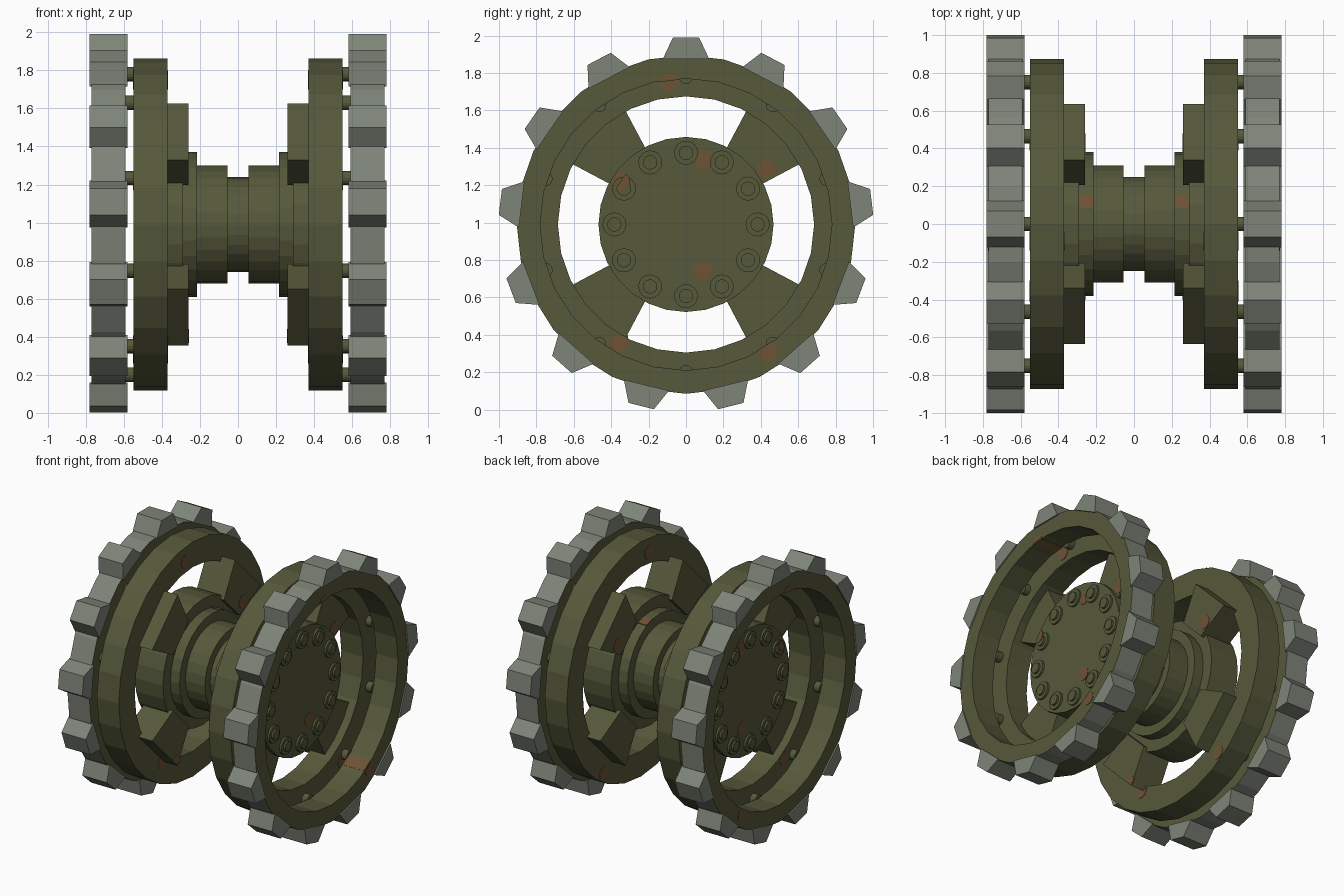
import bpy, bmesh, math
from mathutils import Vector

cube = bpy.data.objects.get("Cube")
if cube:
    bpy.data.objects.remove(cube, do_unlink=True)

AXIS_Z = 0.99
SIDES = 28


def material(name, color):
    m = bpy.data.materials.new(name)
    m.use_nodes = True
    m.diffuse_color = (*color, 1)
    bsdf = next(n for n in m.node_tree.nodes if n.type == 'BSDF_PRINCIPLED')
    bsdf.inputs["Base Color"].default_value = (*color, 1)
    bsdf.inputs["Roughness"].default_value = 0.8
    return m


GREEN = material("olive green paint", (0.093, 0.1, 0.043))
STEEL = material("bare grey steel", (0.21, 0.232, 0.19))
RUST = material("rust", (0.155, 0.085, 0.036))


def finish(name, bm, mats, mirror=True):
    bmesh.ops.remove_doubles(bm, verts=bm.verts, dist=1e-5)
    bmesh.ops.recalc_face_normals(bm, faces=bm.faces)
    mesh = bpy.data.meshes.new(name)
    bm.to_mesh(mesh)
    bm.free()
    ob = bpy.data.objects.new(name, mesh)
    bpy.context.collection.objects.link(ob)
    ob.location.z = AXIS_Z
    for m in mats:
        mesh.materials.append(m)
    if mirror:
        ob.modifiers.new("other wheel", 'MIRROR').use_axis = (True, False, False)
    return ob


def lathe(bm, profile, closed):
    """Turn an (x, radius) profile round the x axle."""
    vs = [bm.verts.new((x, 0, r)) for x, r in profile]
    es = [bm.edges.new(p) for p in zip(vs, vs[1:])]
    if closed:
        es.append(bm.edges.new((vs[-1], vs[0])))
    bmesh.ops.spin(bm, geom=vs + es, cent=(0, 0, 0), axis=(1, 0, 0),
                   angle=math.tau, steps=SIDES)
    bmesh.ops.remove_doubles(bm, verts=bm.verts, dist=1e-5)


def prism(bm, outline, x0, x1):
    """Extrude a (y, z) outline along x."""
    f = bm.faces.new([bm.verts.new((x0, y, z)) for y, z in outline])
    ext = bmesh.ops.extrude_face_region(bm, geom=[f], use_keep_orig=True)
    top = [g for g in ext["geom"] if isinstance(g, bmesh.types.BMVert)]
    bmesh.ops.translate(bm, verts=top, vec=(x1 - x0, 0, 0))


def polar(r, a):
    return r * math.sin(a), r * math.cos(a)


def circle(y, z, r, n=16):
    return [(y + r * math.sin(math.tau * i / n), z + r * math.cos(math.tau * i / n))
            for i in range(n)]


def block(r0, r1, half0, half1, a):
    """Trapezoid outline standing at angle a, from radius r0 to r1."""
    s, c = math.sin(a), math.cos(a)
    return [(r * s + w * c, r * c - w * s)
            for w, r in ((-half0, r0), (-half1, r1), (half1, r1), (half0, r0))]


# Stepped axle barrel
bm = bmesh.new()
half = [(0.055, 0.25), (0.055, 0.31), (0.215, 0.31), (0.215, 0.38), (0.3, 0.38)]
lathe(bm, [(-x, r) for x, r in reversed(half)] + half, False)
finish("axle_barrel", bm, [GREEN], mirror=False)

# Hub disc
bm = bmesh.new()
lathe(bm, [(0.29, 0), (0.29, 0.468), (0.52, 0.468), (0.52, 0)], False)
finish("hub", bm, [GREEN])

# Wheel rim
bm = bmesh.new()
lathe(bm, [(0.37, 0.685), (0.37, 0.873), (0.55, 0.873), (0.55, 0.685)], True)
finish("wheel_rim", bm, [GREEN])

# Four flared spokes
bm = bmesh.new()
spread = math.radians(17)
for k in range(4):
    a = math.radians(45 + 90 * k)
    prism(bm, [polar(0.44, a - spread), polar(0.72, a - spread),
               polar(0.72, a + spread), polar(0.44, a + spread)], 0.26, 0.49)
finish("spokes", bm, [GREEN])

# Toothed ring: painted sides, bare steel on the outer running surface
bm = bmesh.new()
lathe(bm, [(0.59, 0.78), (0.59, 0.905), (0.77, 0.905), (0.77, 0.78)], True)
for f in bm.faces:
    mid = f.calc_center_median()
    if abs(f.normal.x) < 0.5 and math.hypot(mid.y, mid.z) > 0.85:
        f.material_index = 1
finish("sprocket_ring", bm, [GREEN, STEEL])

# Thirteen sprocket teeth
bm = bmesh.new()
for k in range(13):
    prism(bm, block(0.885, 1.0, 0.124, 0.07, math.tau * k / 13), 0.58, 0.78)
finish("sprocket_teeth", bm, [STEEL])

# Bolts joining rim and ring
bm = bmesh.new()
for k in range(10):
    prism(bm, circle(*polar(0.79, math.tau * k / 10), 0.038), 0.54, 0.595)
finish("ring_bolts", bm, [GREEN])

# Hub bolts with washers
bm = bmesh.new()
for k in range(12):
    spot = polar(0.383, math.tau * k / 12)
    prism(bm, circle(*spot, 0.064), 0.515, 0.535)
    prism(bm, circle(*spot, 0.038), 0.53, 0.549)
finish("hub_bolts", bm, [GREEN])


# Rust spots: thin plates trimmed to the radius range of the face they lie on
def spot(bm, y, z, x, r0, r1):
    pts = []
    for p in circle(y, z, 0.05):
        v = Vector(p)
        pts.append(v.normalized() * min(max(v.length, r0), r1))
    prism(bm, pts, x - 0.003, x + 0.003)


bm = bmesh.new()
for y, z in ((-0.09, 0.76), (-0.36, -0.63), (0.44, -0.68)):
    spot(bm, y, z, 0.55, 0.687, 0.865)
    spot(bm, y, z, 0.37, 0.687, 0.865)
spot(bm, 0.44, -0.68, 0.77, 0.782, 0.895)
spot(bm, -0.09, 0.76, 0.77, 0.782, 0.895)
for y, z in ((0.1, 0.345), (-0.35, 0.23), (0.09, -0.245)):
    spot(bm, y, z, 0.52, 0.0, 0.462)
spot(bm, -0.35, 0.23, 0.549, 0.36, 0.42)
spot(bm, 0.43, 0.295, 0.49, 0.47, 0.68)
spot(bm, 0.43, 0.295, 0.26, 0.44, 0.7)
spot(bm, -0.36, -0.6, 0.26, 0.44, 0.7)
# Rust streaks on the ring's inner wall and on the barrel flange
for y, z in ((-0.09, 0.76), (0.44, -0.68)):
    prism(bm, block(0.773, 0.781, 0.045, 0.045, math.atan2(y, z)), 0.591, 0.769)
prism(bm, block(0.373, 0.382, 0.035, 0.035, math.atan2(0.12, 0.36)), 0.216, 0.288)
finish("rust_spots", bm, [RUST])
